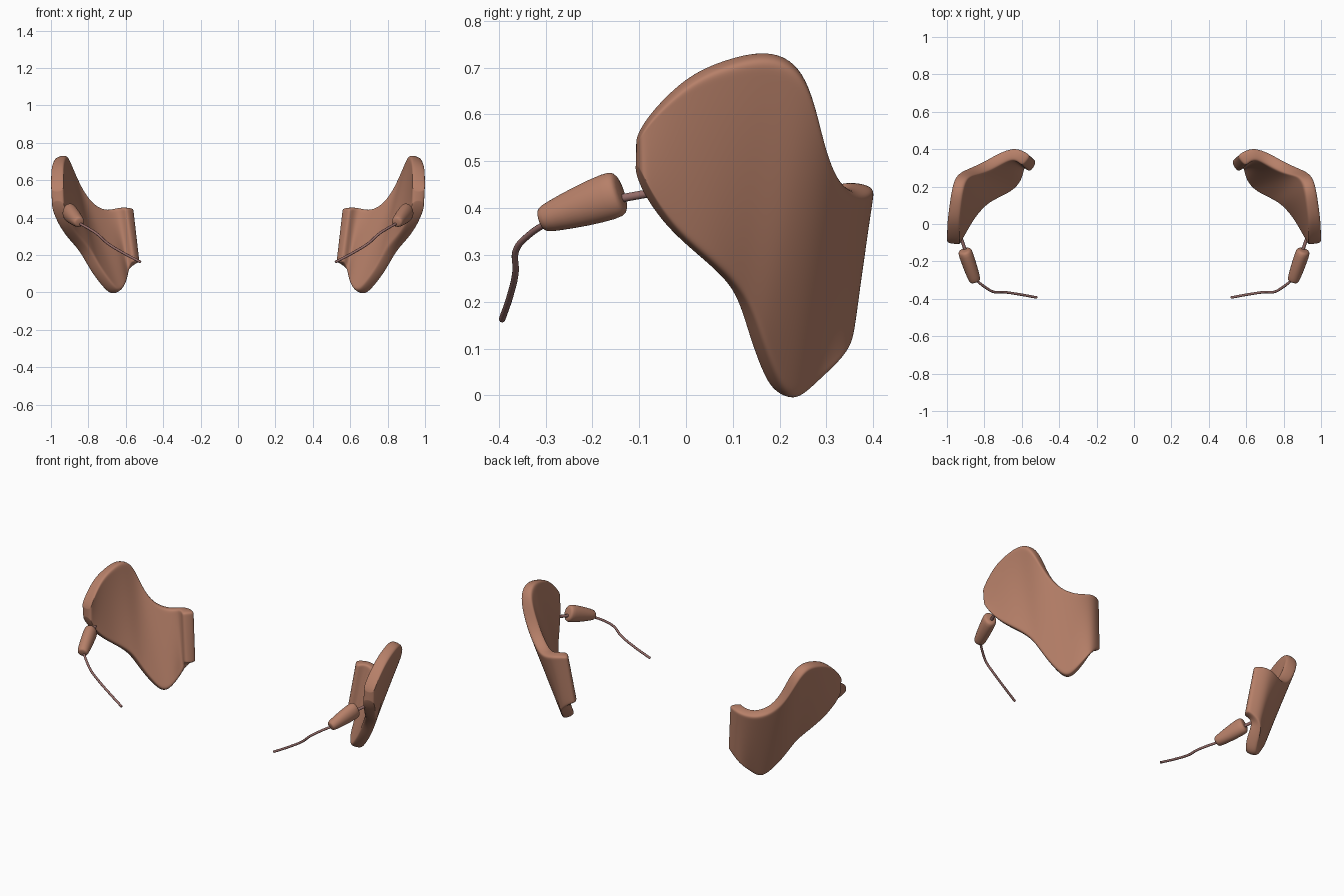
import bpy, bmesh, math
from mathutils import Vector

if "Cube" in bpy.data.objects:
    bpy.data.objects.remove(bpy.data.objects["Cube"])


def material(name, rgb):
    m = bpy.data.materials.new(name)
    m.diffuse_color = (*rgb, 1)
    m.use_nodes = True
    m.node_tree.nodes["Principled BSDF"].inputs["Base Color"].default_value = m.diffuse_color
    return m


clay = material("clay brown", (0.47, 0.215, 0.14))
dusky = material("dusky brown", (0.30, 0.15, 0.14))


def make(name, verts, faces, mat):
    me = bpy.data.meshes.new(name)
    me.from_pydata(verts, [], faces)
    bm = bmesh.new()
    bm.from_mesh(me)
    bmesh.ops.recalc_face_normals(bm, faces=bm.faces)
    bm.to_mesh(me)
    bm.free()
    ob = bpy.data.objects.new(name, me)
    bpy.context.collection.objects.link(ob)
    me.materials.append(mat)
    for p in me.polygons:
        p.use_smooth = True
    return ob


def mirror(ob):
    m = ob.modifiers.new("Mirror", 'MIRROR')
    m.use_mirror_merge = False


def subdivide(ob, level):
    m = ob.modifiers.new("Subdivision", 'SUBSURF')
    m.levels = m.render_levels = level


# Curved plate: lofted between its upper edge and lower edge
upper = [(.966, -.106, .54), (.966, -.09, .585), (.968, 0, .68), (.958, .09, .718),
         (.946, .19, .74), (.925, .262, .69), (.865, .282, .555), (.79, .308, .462),
         (.71, .355, .432), (.64, .38, .453), (.592, .352, .455), (.572, .335, .45)]
lower = [(.965, -.106, .49), (.96, -.088, .435), (.925, -.035, .352), (.88, .045, .285),
         (.815, .115, .22), (.765, .145, .12), (.695, .18, .025), (.65, .212, -.016),
         (.618, .258, .03), (.60, .335, .10), (.56, .32, .155), (.533, .305, .16)]
rows = [0, .06, .25, .5, .75, .94, 1]
n = len(upper)
verts = [Vector(a).lerp(Vector(b), t) for t in rows for a, b in zip(upper, lower)]
faces = [(r * n + c, r * n + c + 1, r * n + n + c + 1, r * n + n + c)
         for r in range(len(rows) - 1) for c in range(n - 1)]
plate = make("curved_plate", verts, faces, clay)
sol = plate.modifiers.new("Thickness", 'SOLIDIFY')
sol.thickness = 0.068
sol.offset = 0
subdivide(plate, 3)
mirror(plate)

# Tapered rounded capsule in front of the plate
a, b = Vector((.907, -.138, .434)), Vector((.848, -.310, .374))
axis = (b - a).normalized()
side = axis.cross(Vector((0, 0, 1))).normalized()
up = side.cross(axis)
rings = [(0, .026, .034), (.03, .036, .048), (.12, .040, .053), (.5, .038, .046),
         (.88, .034, .033), (.97, .030, .028), (1, .021, .020)]
k = 16
verts = []
for t, rx, rz in rings:
    for i in range(k):
        w = 2 * math.pi * i / k
        verts.append(a.lerp(b, t) + side * rx * math.cos(w) + up * rz * math.sin(w))
faces = [(r * k + i, r * k + (i + 1) % k, r * k + k + (i + 1) % k, r * k + k + i)
         for r in range(len(rings) - 1) for i in range(k)]
faces += [tuple(range(k)), tuple(range((len(rings) - 1) * k, len(rings) * k))]
capsule = make("capsule", verts, faces, clay)
subdivide(capsule, 1)
mirror(capsule)


# Thin round tubes swept along a smooth path
def tube(name, pts, radius):
    for s, label in ((1, "right"), (-1, "left")):
        cu = bpy.data.curves.new(f"{name}_{label}", 'CURVE')
        cu.dimensions = '3D'
        cu.bevel_depth = radius
        cu.bevel_resolution = 3
        cu.resolution_u = 8
        cu.use_fill_caps = True
        sp = cu.splines.new('BEZIER')
        sp.bezier_points.add(len(pts) - 1)
        for bp, p in zip(sp.bezier_points, pts):
            bp.co = (s * p[0], p[1], p[2])
            bp.handle_left_type = bp.handle_right_type = 'AUTO'
        cu.materials.append(dusky)
        ob = bpy.data.objects.new(f"{name}_{label}", cu)
        bpy.context.collection.objects.link(ob)


tube("connecting_rod", [(.895, -.16, .417), (.93, -.06, .435)], .009)
tube("cable", [(.85, -.295, .37), (.80, -.335, .343), (.75, -.363, .31), (.70, -.364, .265),
               (.62, -.375, .215), (.52, -.393, .162)], .007)
